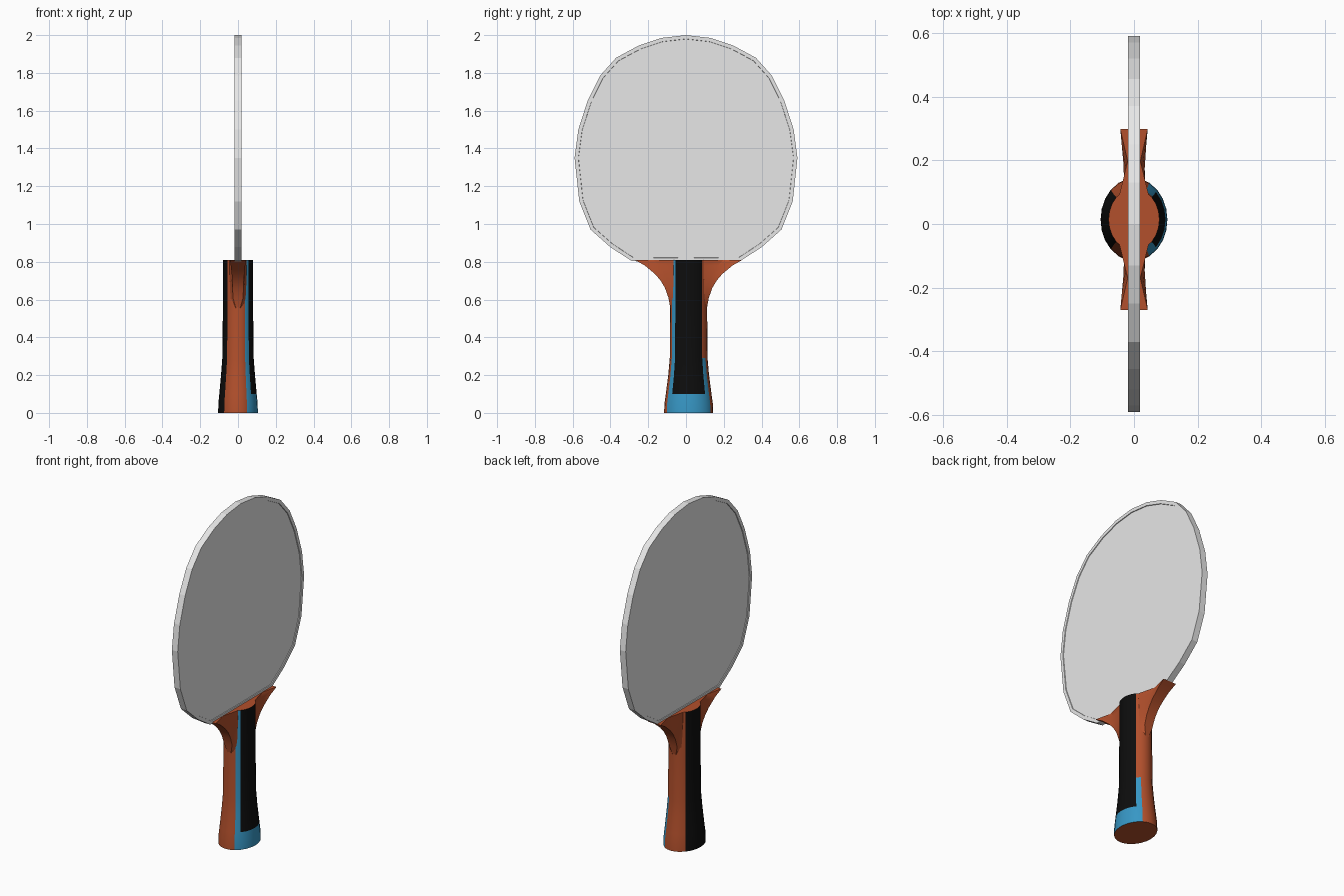
import bpy, bmesh, math

if "Cube" in bpy.data.objects:
    bpy.data.objects.remove(bpy.data.objects["Cube"])


def material(name, rgb):
    m = bpy.data.materials.new(name)
    m.diffuse_color = (*rgb, 1)
    m.use_nodes = True
    m.node_tree.nodes["Principled BSDF"].inputs["Base Color"].default_value = m.diffuse_color
    return m


GREY = material("pale_grey", (0.8, 0.8, 0.8))
BROWN = material("red_brown", (0.45, 0.08, 0.025))
BLACK = material("black", (0.004, 0.004, 0.004))
BLUE = material("blue", (0.038, 0.31, 0.56))


def finish(bm, name, mats, smooth=None):
    bmesh.ops.recalc_face_normals(bm, faces=bm.faces)
    mesh = bpy.data.meshes.new(name)
    bm.to_mesh(mesh)
    bm.free()
    ob = bpy.data.objects.new(name, mesh)
    bpy.context.collection.objects.link(ob)
    for m in mats:
        mesh.materials.append(m)
    if smooth:
        bpy.ops.object.select_all(action='DESELECT')
        ob.select_set(True)
        bpy.context.view_layer.objects.active = ob
        bpy.ops.object.shade_smooth_by_angle(angle=math.radians(smooth))
    return ob


def loft(bm, rings):
    """Bridge equal-length closed rings of points; returns vertex rings."""
    vs = [[bm.verts.new(p) for p in r] for r in rings]
    n = len(vs[0])
    for a, b in zip(vs, vs[1:]):
        for i in range(n):
            j = (i + 1) % n
            bm.faces.new((a[i], a[j], b[j], b[i]))
    return vs


# Blade: mirrored faceted outline, extruded, with recessed faces inside a rim
half = [(0, 2.0), (.13, 1.985), (.25, 1.945), (.37, 1.88), (.455, 1.785),
        (.52, 1.655), (.57, 1.50), (.59, 1.35), (.565, 1.12), (.505, .97),
        (.40, .877), (.285, .803), (0, .80)]
outline = half + [(-y, z) for y, z in half[-2:0:-1]]
bm = bmesh.new()
vs = loft(bm, [[(x, y, z) for y, z in outline] for x in (-.019, .019)])
caps = [bm.faces.new(r) for r in vs]
bmesh.ops.recalc_face_normals(bm, faces=bm.faces)
bmesh.ops.inset_individual(bm, faces=caps, thickness=.02)
bmesh.ops.inset_individual(bm, faces=caps, thickness=.001, depth=-.004)
finish(bm, "blade", [GREY])

# Handle: flared oval grip; colour breaks fall on fixed angles and heights
CY = .014
quarter = [0, 15, 30, 46, 63, 76]
angles = (quarter + [90] + [180 - a for a in quarter[::-1]]
          + [180 + a for a in quarter[1:]] + [270]
          + [360 - a for a in quarter[:0:-1]])
levels = [(0, .105, .13), (.05, .104, .128), (.1, .099, .121), (.2, .090, .108),
          (.29, .083, .1), (.55, .08, .098), (.81, .08, .098)]
bm = bmesh.new()
vs = loft(bm, [[(rx * math.cos(math.radians(a)),
                 CY + ry * math.sin(math.radians(a)), z) for a in angles]
               for z, rx, ry in levels])
n = len(angles)
for k, f in enumerate(bm.faces):
    ring, i = divmod(k, n)
    a = (angles[i] + (angles[(i + 1) % n] or 360)) / 2
    a = a - 360 if a > 180 else a
    z = (levels[ring][0] + levels[ring + 1][0]) / 2
    if abs(a) > 134 or (abs(a) < 46 and z > .1):
        f.material_index = 1
    elif abs(a) < 63 and (a < 46 or z < .29):
        f.material_index = 2
bm.faces.new(vs[0])
bm.faces.new(vs[-1])
finish(bm, "handle", [BROWN, BLACK, BLUE], 40)

# Shoulders: curved wings that spread from the handle under the blade
curve = [(.55, .097), (.61, .107), (.663, .126), (.70, .148), (.735, .178),
         (.78, .232), (.81, .284)]
for side, label in ((1, "back"), (-1, "front")):
    rings = []
    for z, u in curve:
        t = (u - .097) / (.284 - .097)
        sec = [(.062, .05), (.062 + (u - .062) * .55, .04 - .02 * t), (u, .026 + .017 * t)]
        if t == 0:
            sec = [(.05, .05), (.07, .04), (.096, .01)]
        pts = [(w, CY + side * d, z) for d, w in sec]
        rings.append(pts + [(-x, y, zz) for x, y, zz in pts[::-1]])
    bm = bmesh.new()
    vs = loft(bm, rings)
    for r in (vs[0], vs[-1]):
        bm.faces.new((r[0], r[1], r[4], r[5]))
        bm.faces.new((r[1], r[2], r[3], r[4]))
    finish(bm, label + "_shoulder", [BROWN], 30)
